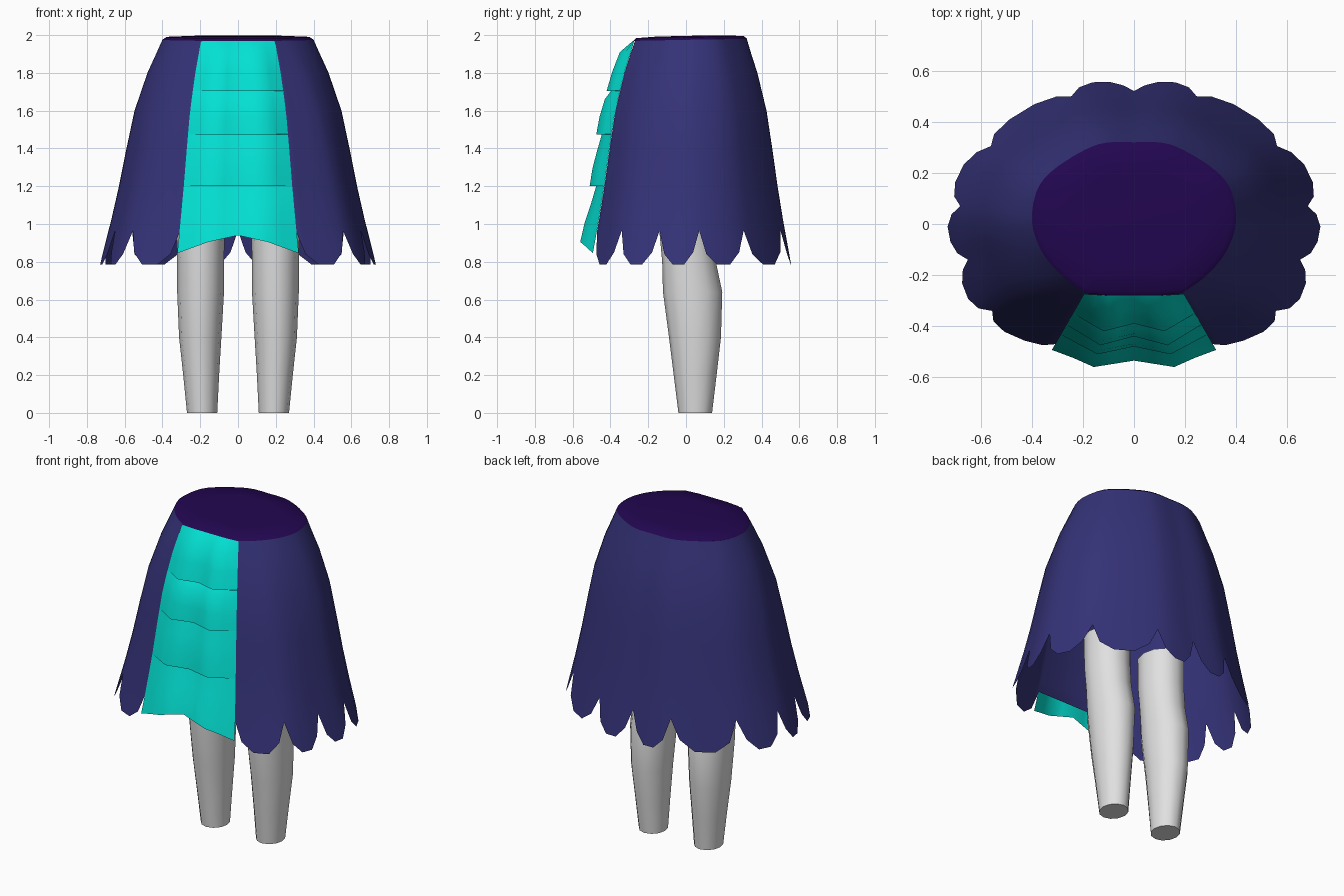
import bpy, bmesh, math
from mathutils import Vector

if "Cube" in bpy.data.objects:
    bpy.data.objects.remove(bpy.data.objects["Cube"])


def material(name, rgb):
    m = bpy.data.materials.new(name)
    m.diffuse_color = (*rgb, 1)
    m.use_nodes = True
    m.node_tree.nodes["Principled BSDF"].inputs["Base Color"].default_value = m.diffuse_color
    return m


BLUE = material("indigo cloth", (0.035, 0.032, 0.185))
PURPLE = material("dark purple", (0.016, 0.002, 0.08))
TEAL = material("teal cloth", (0.001, 0.75, 0.65))
GREY = material("light grey", (0.75, 0.75, 0.75))


def grid_object(name, rows, mat, closed=False, caps=(), angle=40):
    """Skin rows of points into a surface, optionally closed around; caps lists rows to fill."""
    bm = bmesh.new()
    vs = [[bm.verts.new(p) for p in row] for row in rows]
    n = len(rows[0])
    for a, b in zip(vs, vs[1:]):
        for i in range(n if closed else n - 1):
            j = (i + 1) % n
            bm.faces.new((a[i], a[j], b[j], b[i]))
    for k in caps:
        bm.faces.new(vs[k])
    bmesh.ops.recalc_face_normals(bm, faces=bm.faces)
    me = bpy.data.meshes.new(name)
    bm.to_mesh(me)
    bm.free()
    me.materials.append(mat)
    ob = bpy.data.objects.new(name, me)
    bpy.context.collection.objects.link(ob)
    bpy.ops.object.select_all(action='DESELECT')
    ob.select_set(True)
    bpy.context.view_layer.objects.active = ob
    bpy.ops.object.shade_smooth_by_angle(angle=math.radians(angle))
    return ob


def mirrored(half):
    return [Vector(p) for p in half] + [Vector((-x, y)) for x, y in reversed(half[:-1])]


def spline(pts, i, t):
    """Catmull-Rom point on segment i."""
    p1, p2 = pts[i], pts[i + 1]
    p0 = pts[i - 1] if i else p1 * 2 - p2
    p3 = pts[i + 2] if i + 2 < len(pts) else p2 * 2 - p1
    return 0.5 * (2 * p1 + (p2 - p0) * t + (2 * p0 - 5 * p1 + 4 * p2 - p3) * t * t
                  + (3 * p1 - p0 - 3 * p2 + p3) * t ** 3)


def interp(table, x):
    for (x0, y0), (x1, y1) in zip(table, table[1:]):
        if x <= x1 or (x1, y1) == table[-1]:
            return y0 + (y1 - y0) * (x - x0) / (x1 - x0)


# Skirt: columns run from the waist ring to the scalloped hem, flat across the front
waist = mirrored([(.19, -.27), (.285, -.2), (.365, -.1), (.4, .03), (.35, .18), (.16, .305), (0, .32)])
notch = mirrored([(.305, -.47), (.555, -.34), (.65, -.14), (.68, .07), (.56, .305), (.245, .5), (0, .52)])
flare = [(.78, 1.17), (1.0, .97), (1.2, .81), (1.4, .67), (1.6, .52), (1.8, .28), (1.9, .12), (1.98, 0)]
scallop = [(0, .965), (.14, .84), (.35, .785), (.62, .785), (.84, .85)]


def waist_z(y):
    return 1.975 + .02 * y


columns = []
for i in range(len(waist) - 1):
    for t, z in scallop:
        if i >= len(waist) // 2:
            t = 1 - t if t else 0      # left half mirrors the scallop shape
        columns.append((i, t, z))
columns = sorted(columns, key=lambda c: (c[0], c[1]))
columns.append((len(waist) - 2, 1, .965))

skirt_rows = []
for level in (None, 1.9, 1.8, 1.6, 1.4, 1.2, 1.03, 0):
    row = []
    for i, t, hem in columns:
        top, low = spline(waist, i, t), spline(notch, i, t)
        z = waist_z(top.y) if level is None else (level or hem)
        p = top.lerp(low, 0 if level is None else interp(flare, z))
        row.append((p.x, p.y, z))
    skirt_rows.append(row)
grid_object("skirt", skirt_rows, BLUE, closed=True, angle=50)

# Waist cap: shallow rounded dome closing the top
ring = [Vector(p) for p in skirt_rows[0]]
ring += [Vector((x, -.28, 1.969)) for x in (-.1, 0, .1)]
dome = [[Vector((p.x * s, .02 + (p.y - .02) * s, waist_z(.02 + (p.y - .02) * s) + h)) for p in ring]
        for s, h in ((1, 0), (.95, .014), (.6, .02), (.1, .021))]
grid_object("waist_cap", dome, PURPLE, closed=True, caps=(-1,), angle=90)


# Front panel: four overlapping tiers, each bulging and tucked under at its hem
def panel_edge(z):
    """Right edge of the panel, following the skirt."""
    return waist[0].lerp(notch[0], interp(flare, z)) + Vector((.004, -.001))


def panel_row(z, y_mid, y_half, z_half=None, z_edge=None):
    row = []
    for u in (-1, -.75, -.5, -.25, 0, .25, .5, .75, 1):
        a = abs(u)
        zz = interp([(0, z), (.5, z_half or z), (1, z_edge or z)], a)
        edge = panel_edge(zz)
        row.append((u * edge.x, interp([(0, y_mid), (.5, y_half), (1, edge.y)], a), zz))
    return row


# top height, top y, shoulder height, shoulder y, bottom y (centre), bottom y (halfway)
tiers = [
    (1.97, -.28, 1.91, -.35, 1.705, -.39, -.42),
    (1.707, -.375, 1.66, -.43, 1.475, -.44, -.475),
    (1.477, -.425, 1.39, -.47, 1.2, -.48, -.51),
    (1.202, -.455, 1.1, -.505, .94, -.535, -.56),
]
for k, (zt, yt, zs, ys, zb, ym, yh) in enumerate(tiers):
    last = k == 3
    zh, ze = (.905, .845) if last else (zb, zb)
    rows = [panel_row(zt, yt, yt - .02 if k else yt),
            panel_row(zs, ys + .02, ys),
            panel_row((zs + zb) / 2, (ys + ym) / 2 + .005, (ys + yh) / 2 - .005,
                      (zs + zh) / 2, (zs + ze) / 2),
            panel_row(zb, ym, yh, zh, ze)]
    grid_object(f"front_panel_tier_{k + 1}", rows, TEAL, angle=75)
    if not last:
        under = panel_row(zb + .002, ym + .05, yh + .06)
        grid_object(f"front_panel_underside_{k + 1}", [rows[-1], under], TEAL)

# Legs: tapered tubes; z, centre x, half width, back and front extents
leg_profile = [(0, .19, .08, -.04, .138), (.2, .195, .095, -.065, .162), (.4, .2, .112, -.09, .185),
               (.64, .198, .124, -.122, .192), (.8, .198, .124, -.126, .158),
               (.95, .198, .127, -.14, .145), (1.15, .198, .127, -.145, .145)]
for side, name in ((1, "right_leg"), (-1, "left_leg")):
    rows = []
    for z, cx, rx, y0, y1 in leg_profile:
        rows.append([(side * (cx + rx * math.cos(a)), (y0 + y1) / 2 + (y1 - y0) / 2 * math.sin(a), z)
                     for a in (math.tau * i / 12 for i in range(12))])
    grid_object(name, rows, GREY, closed=True, caps=(0, -1))
